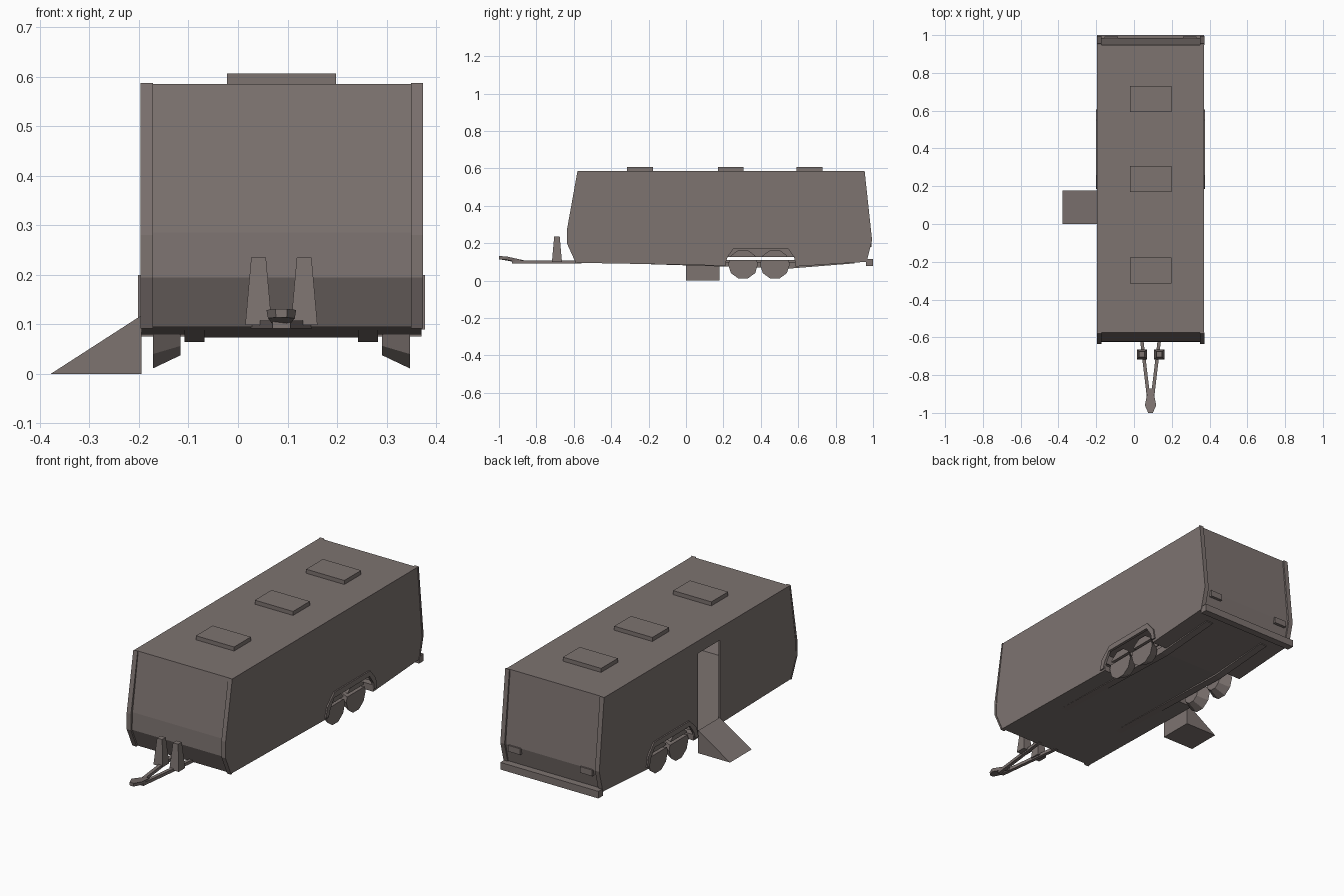
import bpy, bmesh, math
from mathutils import Vector, Matrix

if "Cube" in bpy.data.objects:
    bpy.data.objects.remove(bpy.data.objects["Cube"])

CX = 0.0875                 # centre line of the caravan
L, R = -0.195, 0.37         # side walls

paint = bpy.data.materials.new("warm_grey")
paint.diffuse_color = (0.205, 0.172, 0.163, 1)
paint.use_nodes = True
paint.node_tree.nodes["Principled BSDF"].inputs["Base Color"].default_value = paint.diffuse_color


def finish(name, bm):
    bmesh.ops.recalc_face_normals(bm, faces=bm.faces)
    me = bpy.data.meshes.new(name)
    bm.to_mesh(me)
    bm.free()
    me.materials.append(paint)
    ob = bpy.data.objects.new(name, me)
    bpy.context.collection.objects.link(ob)
    return ob


def prism(name, pts, x0, x1):
    """Extrude a (y, z) outline along x."""
    bm = bmesh.new()
    a = [bm.verts.new((x0, y, z)) for y, z in pts]
    b = [bm.verts.new((x1, y, z)) for y, z in pts]
    bm.faces.new(a)
    bm.faces.new(b[::-1])
    for i in range(len(pts)):
        j = (i + 1) % len(pts)
        bm.faces.new((a[i], a[j], b[j], b[i]))
    return finish(name, bm)


def box(name, x0, x1, y0, y1, z0, z1):
    return prism(name, [(y0, z0), (y1, z0), (y1, z1), (y0, z1)], x0, x1)


def frustum(name, segs, r0, r1, h, matrix):
    bm = bmesh.new()
    bmesh.ops.create_cone(bm, cap_ends=True, segments=segs, radius1=r0,
                          radius2=r1, depth=h, matrix=matrix)
    return finish(name, bm)


def cut(ob, cutters):
    """Subtract the cutters, bake the result and delete them."""
    for c in cutters:
        m = ob.modifiers.new("cut", 'BOOLEAN')
        m.operation, m.solver, m.object = 'DIFFERENCE', 'EXACT', c
    bpy.context.view_layer.update()
    dg = bpy.context.evaluated_depsgraph_get()
    me = bpy.data.meshes.new_from_object(ob.evaluated_get(dg))
    ob.modifiers.clear()
    ob.data = me
    for c in cutters:
        bpy.data.objects.remove(c)


def strip(name, outer, inner, x0, x1):
    prism(name, outer + inner[::-1], x0, x1)


# Hollow body with doorway and wheel openings
front = [(-0.575, 0.585), (-0.622, 0.285), (-0.626, 0.195), (-0.58, 0.095)]
back = [(0.96, 0.10), (0.985, 0.21), (0.948, 0.585)]
body = prism("body", front + [(-0.3, 0.09), (0.55, 0.073)] + back, L, R)
inside = prism("inside_cutter",
               [(-0.567, 0.577), (-0.614, 0.285), (-0.618, 0.195), (-0.579, 0.11),
                (0.955, 0.11), (0.977, 0.21), (0.94, 0.577)], L + 0.008, R - 0.008)
door = box("door_cutter", L - 0.05, L + 0.05, 0.0, 0.18, 0.11, 0.52)
well = [(0.215, 0.03), (0.215, 0.115), (0.25, 0.172), (0.545, 0.172),
        (0.585, 0.115), (0.585, 0.03)]
wells = [prism("well_cutter", well, L - 0.05, L + 0.1),
         prism("well_cutter", well, R - 0.1, R + 0.05)]
cut(body, [inside, door] + wells)

# Corner trims on both ends
front_rim = [(-0.58, 0.587), (-0.635, 0.28), (-0.635, 0.195), (-0.588, 0.092)]
back_rim = [(0.965, 0.098), (0.995, 0.215), (0.955, 0.587)]
for x0, x1 in ((L - 0.002, L + 0.023), (R - 0.021, R + 0.003)):
    strip("front_corner_trim", front_rim, front, x0, x1)
    strip("back_corner_trim", back_rim, back, x0, x1)

# Fenders, wheel boxes and wheels on each side
arch_out = [(0.185, 0.09), (0.2, 0.145), (0.258, 0.2), (0.55, 0.2),
            (0.597, 0.145), (0.607, 0.09)]
arch_in = [(0.21, 0.09), (0.222, 0.125), (0.255, 0.172), (0.545, 0.172),
           (0.578, 0.125), (0.585, 0.09)]
for s, wall in ((-1, L), (1, R)):
    strip("fender", arch_out, arch_in, wall - s * 0.004, wall + s * 0.007)
    inner = wall - s * 0.1
    box("wheel_box_side", inner, inner + s * 0.006, 0.21, 0.59, 0.126, 0.182)
    box("wheel_box_top", inner, wall - s * 0.005, 0.21, 0.59, 0.176, 0.182)
    for y in (0.205, 0.589):
        box("wheel_box_end", inner, wall - s * 0.005, y, y + 0.006, 0.126, 0.182)
    for y in (0.305, 0.475):
        x = wall - s * 0.051
        w = frustum("wheel", 10, 0.052, 0.08, 0.056,
                    Matrix.Translation((x, y, 0.087))
                    @ Matrix.Rotation(s * math.pi / 2, 4, 'Y'))
        # gap through the middle of the wheel
        cut(w, [box("gap_cutter", x - 0.1, x + 0.1, y - 0.2, y + 0.2, 0.111, 0.125)])

# Chassis rails
for s in (-1, 1):
    prism("chassis_rail", [(-0.4, 0.094), (0.55, 0.064), (0.9, 0.092), (0.9, 0.1),
                           (-0.4, 0.1)], CX + s * 0.155, CX + s * 0.195)

# Roof hatches
for y in (-0.315, 0.17, 0.592):
    box("roof_hatch", -0.022, 0.198, y, y + 0.138, 0.58, 0.606)

# Entry ramp
bm = bmesh.new()
tri = [(-0.378, 0.0), (L, 0.0), (L, 0.118)]
a = [bm.verts.new((x, 0.0, z)) for x, z in tri]
b = [bm.verts.new((x, 0.178, z)) for x, z in tri]
bm.faces.new(a)
bm.faces.new(b[::-1])
for i in range(3):
    j = (i + 1) % 3
    bm.faces.new((a[i], a[j], b[j], b[i]))
finish("entry_ramp", bm)

# Rear bumper and tail lights
box("rear_bumper", L, R, 0.962, 1.0, 0.078, 0.115)
for x in (-0.155, 0.26):
    box("tail_light", x, x + 0.07, 0.96, 0.993, 0.18, 0.212)

# Drawbar arms, coupler and gas bottles
for s in (-1, 1):
    bm = bmesh.new()
    lo, hi = [], []
    for x, y in ((0.062, -0.56), (0.044, -0.56), (0.0, -0.93), (0.018, -0.93)):
        lo.append(bm.verts.new((CX + s * x, y, 0.092)))
        hi.append(bm.verts.new((CX + s * x, y, 0.108)))
    bm.faces.new(lo)
    bm.faces.new(hi)
    for i in range(4):
        j = (i + 1) % 4
        bm.faces.new((lo[i], lo[j], hi[j], hi[i]))
    finish("drawbar_arm", bm)
    bottle = Matrix.Translation((CX + s * 0.046, -0.69, 0.167)) \
        @ Matrix.Rotation(math.radians(45), 4, 'Z')
    frustum("gas_bottle", 4, 0.038, 0.021, 0.136, bottle)

bm = bmesh.new()
lower, upper = [], []
for x, y, z in ((-0.012, -0.87, 0.092), (0.012, -0.87, 0.092), (0.03, -0.96, 0.112),
                (0.012, -1.0, 0.114), (-0.012, -1.0, 0.114), (-0.03, -0.96, 0.112)):
    lower.append(bm.verts.new((CX + x * 0.9, y, z)))
    upper.append(bm.verts.new((CX + x, y, z + 0.017)))
bm.faces.new(lower)
bm.faces.new(upper)
for i in range(6):
    j = (i + 1) % 6
    bm.faces.new((lower[i], lower[j], upper[j], upper[i]))
finish("coupler", bm)
